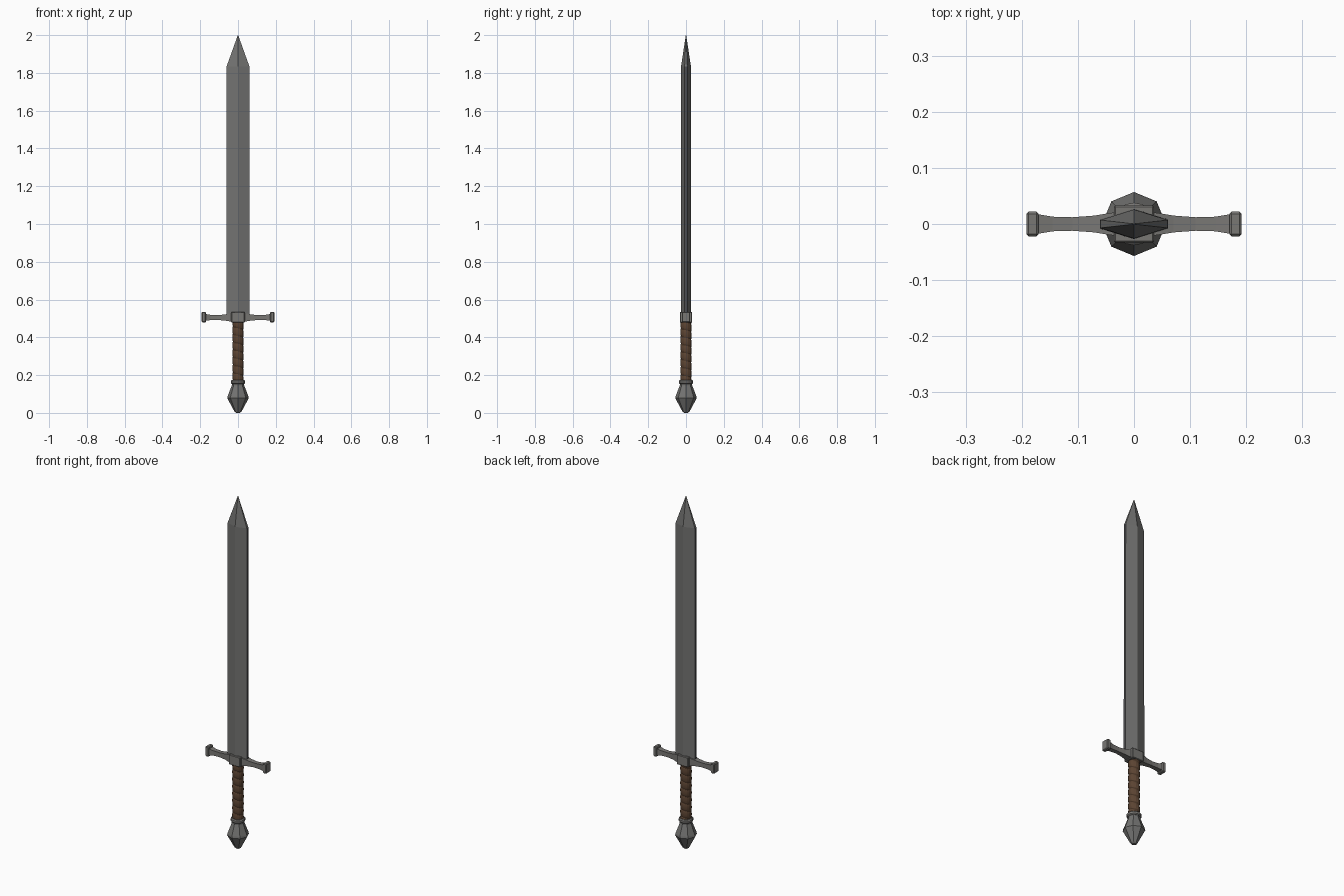
import bpy, bmesh, math

if "Cube" in bpy.data.objects:
    bpy.data.objects.remove(bpy.data.objects["Cube"])


def material(name, rgb):
    m = bpy.data.materials.new(name)
    m.diffuse_color = (*rgb, 1)
    m.use_nodes = True
    m.node_tree.nodes["Principled BSDF"].inputs["Base Color"].default_value = m.diffuse_color
    return m


STEEL = material("steel grey", (0.17, 0.17, 0.165))
GUARD = material("guard steel", (0.19, 0.185, 0.175))
EDGE = material("dark edge steel", (0.075, 0.075, 0.08))
LEATHER = material("brown leather", (0.105, 0.057, 0.032))
GROOVE = material("dark leather", (0.055, 0.029, 0.016))


def loft(name, sections, mats, rule=None, bevel=0):
    """Skin a list of equal-length point rings and cap both ends."""
    bm = bmesh.new()
    rings = [[bm.verts.new(p) for p in s] for s in sections]
    n = len(rings[0])
    for j, (a, b) in enumerate(zip(rings, rings[1:])):
        for i in range(n):
            k = (i + 1) % n
            f = bm.faces.new((a[i], a[k], b[k], b[i]))
            if rule:
                f.material_index = rule(i, j)
    bm.faces.new(rings[0][::-1])
    bm.faces.new(rings[-1])
    bmesh.ops.remove_doubles(bm, verts=bm.verts, dist=1e-5)
    bmesh.ops.recalc_face_normals(bm, faces=bm.faces)
    me = bpy.data.meshes.new(name)
    bm.to_mesh(me)
    bm.free()
    ob = bpy.data.objects.new(name, me)
    bpy.context.collection.objects.link(ob)
    for m in mats:
        me.materials.append(m)
    if bevel:
        b = ob.modifiers.new("bevel", "BEVEL")
        b.width, b.segments = bevel, 1
    return ob


def circle(r, z, n=8):
    return [(r * math.sin(math.tau * i / n), -r * math.cos(math.tau * i / n), z)
            for i in range(n)]


def x_section(x, hy, z0, z1):
    return [(x, -hy, z0), (x, hy, z0), (x, hy, z1), (x, -hy, z1)]


# Blade: ridged diamond section with blunt dark edges and a pointed tip
def blade_section(w, t, e, z):
    return [(w, -e, z), (w, e, z), (0, t, z), (-w, e, z), (-w, -e, z), (0, -t, z)]


loft("blade", [blade_section(0.061, 0.027, 0.008, 0.50),
               blade_section(0.060, 0.026, 0.007, 1.835),
               blade_section(0.001, 0.001, 0.0004, 2.0)],
     [STEEL, EDGE], rule=lambda i, j: 1 if i in (0, 3) and j == 0 else 0)

# Guard: centre block, flared arms and end blocks
loft("guard_block", [x_section(-0.036, 0.033, 0.479, 0.535),
                     x_section(0.036, 0.033, 0.479, 0.535)], [GUARD], bevel=0.003)
ARM = [(0.0, 0.022, 0.482, 0.532), (0.04, 0.020, 0.484, 0.528),
       (0.07, 0.015, 0.489, 0.521), (0.11, 0.012, 0.492, 0.517),
       (0.145, 0.013, 0.491, 0.519), (0.175, 0.018, 0.488, 0.524)]
for side, s in (("left", -1), ("right", 1)):
    loft(side + "_guard_arm", [x_section(s * x, *r) for x, *r in ARM], [GUARD])
    loft(side + "_guard_end", [x_section(s * 0.170, 0.022, 0.479, 0.535),
                               x_section(s * 0.192, 0.022, 0.479, 0.535)],
         [GUARD], bevel=0.004)

# Grip: leather wound in a helix with darker grooves
N, RINGS, TURNS = 16, 96, 8


def wrap(i, j):
    return (TURNS * j / RINGS + i / N) % 1


grip = []
for j in range(RINGS + 1):
    z = 0.165 + 0.325 * j / RINGS
    ring = []
    for i in range(N):
        r = 0.0265 + 0.0038 * math.sin(math.pi * wrap(i, j)) ** 0.5
        a = math.tau * i / N
        ring.append((r * math.sin(a), -r * math.cos(a), z))
    grip.append(ring)
loft("grip", grip, [LEATHER, GROOVE],
     rule=lambda i, j: 1 if wrap(i + 0.5, j + 0.5) < 0.06 or wrap(i + 0.5, j + 0.5) > 0.94 else 0)

# Pommel: collar ring above a faceted eight-sided bulb
loft("pommel_collar", [circle(r, z, 16) for r, z in
                       ((0.033, 0.154), (0.038, 0.159), (0.038, 0.170), (0.033, 0.175))],
     [GUARD])
loft("pommel", [circle(r, z) for r, z in
                ((0.010, 0.0), (0.018, 0.006), (0.057, 0.078),
                 (0.055, 0.088), (0.033, 0.145), (0.033, 0.158))], [STEEL])
